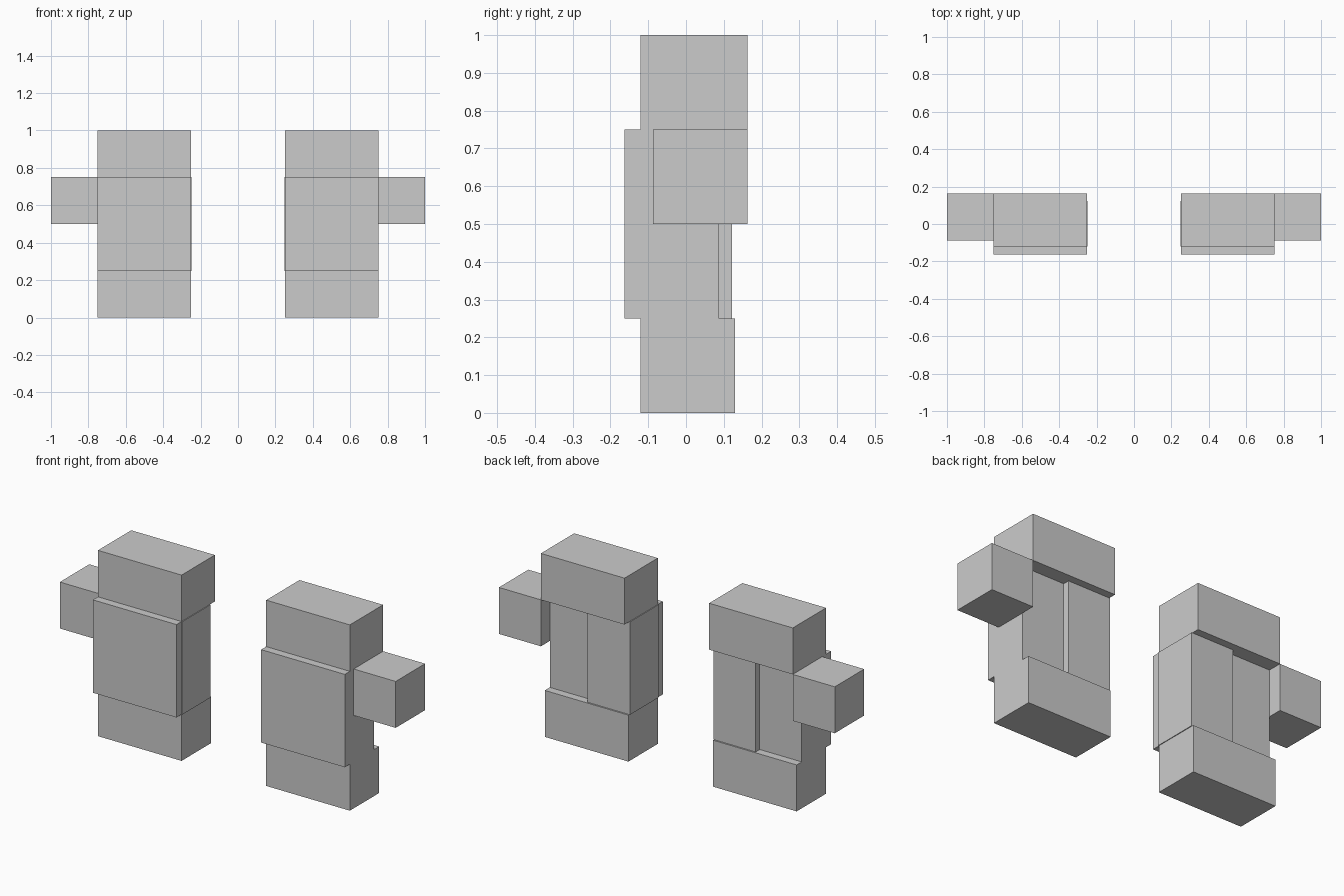
import bpy
import bmesh
from mathutils import Vector

if "Cube" in bpy.data.objects:
    bpy.data.objects.remove(bpy.data.objects["Cube"])


def mirrored_box(name, x, y, z):
    """Box on the +x side given as (min, max) ranges, mirrored across x = 0."""
    lo, hi = Vector((x[0], y[0], z[0])), Vector((x[1], y[1], z[1]))
    centre = Vector(((lo.x + hi.x) / 2, (lo.y + hi.y) / 2, (lo.z + hi.z) / 2))
    bm = bmesh.new()
    bmesh.ops.create_cube(bm, size=1.0)
    bmesh.ops.scale(bm, vec=hi - lo, verts=bm.verts)
    bmesh.ops.translate(bm, vec=centre, verts=bm.verts)
    mesh = bpy.data.meshes.new(name)
    bm.to_mesh(mesh)
    bm.free()
    obj = bpy.data.objects.new(name, mesh)
    bpy.context.collection.objects.link(obj)
    mirror = obj.modifiers.new("Mirror", 'MIRROR')
    mirror.use_mirror_merge = False
    return obj


# Foot block and deeper cap block
mirrored_box("base_block", (0.252, 0.75), (-0.12, 0.13), (0.0, 0.25))
mirrored_box("top_block", (0.252, 0.75), (-0.12, 0.163), (0.75, 1.0))

# Middle section, set forward of the blocks above and below
mirrored_box("middle_block", (0.252, 0.75), (-0.163, 0.087), (0.25, 0.75))

# Inner post that stands proud at the back and on the inner side
mirrored_box("inner_post", (0.248, 0.5), (-0.12, 0.122), (0.25, 0.75))

# Cube sticking out to the side
mirrored_box("side_cube", (0.75, 1.0), (-0.087, 0.163), (0.5, 0.75))
